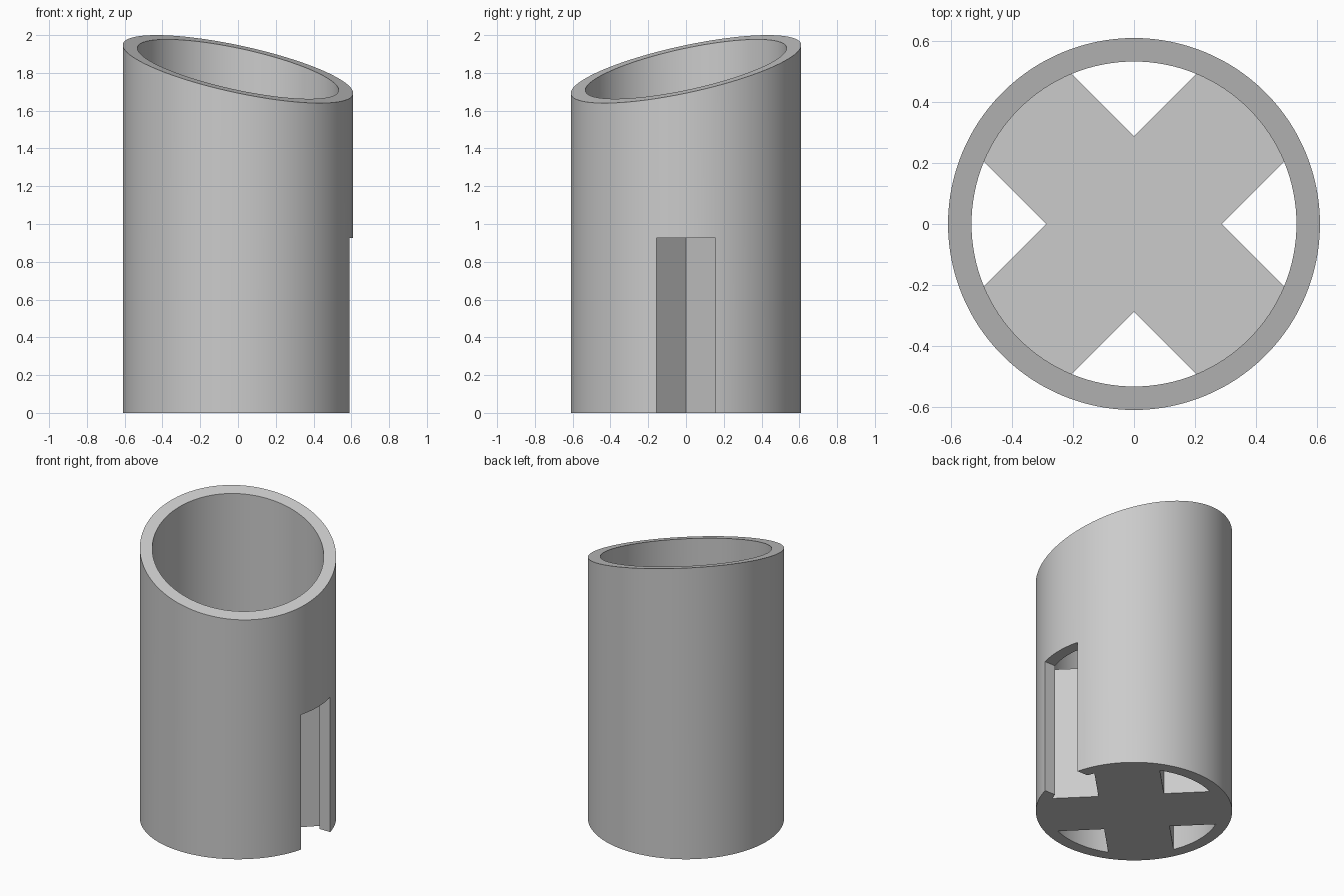
import bpy, bmesh, math
from mathutils import Matrix

OUTER, INNER = 0.61, 0.533      # tube radii
SLOT_HALF, LOWER = 0.157, 0.925  # slot half width, height of slots and cross
ARM_HALF, ARM_REACH = 0.204, 0.56
SIDES = 128

if "Cube" in bpy.data.objects:
    bpy.data.objects.remove(bpy.data.objects["Cube"], do_unlink=True)

gray = bpy.data.materials.new("light gray")
gray.use_nodes = True
colour = (0.6, 0.6, 0.6, 1)
gray.diffuse_color = colour
gray.node_tree.nodes["Principled BSDF"].inputs["Base Color"].default_value = colour


def make_object(name, bm):
    bmesh.ops.recalc_face_normals(bm, faces=bm.faces)
    mesh = bpy.data.meshes.new(name)
    bm.to_mesh(mesh)
    bm.free()
    mesh.materials.append(gray)
    obj = bpy.data.objects.new(name, mesh)
    bpy.context.collection.objects.link(obj)
    return obj


def slanted(x, y):
    # plane of the angled mouth, rising towards the back right
    return 1.82 - 0.295 * (x - y) / math.sqrt(2)


def make_tube():
    bm = bmesh.new()
    rings = []
    for radius, top in ((OUTER, False), (OUTER, True), (INNER, True), (INNER, False)):
        ring = []
        for i in range(SIDES):
            a = math.tau * i / SIDES
            x, y = radius * math.cos(a), radius * math.sin(a)
            ring.append(bm.verts.new((x, y, slanted(x, y) if top else 0)))
        rings.append(ring)
    for k in range(4):
        a, b = rings[k], rings[(k + 1) % 4]
        for i in range(SIDES):
            j = (i + 1) % SIDES
            bm.faces.new((a[i], a[j], b[j], b[i]))
    return make_object("slanted_tube", bm)


def make_cross():
    # diagonal cross, ends buried in the tube wall
    bm = bmesh.new()
    w, r = ARM_HALF, ARM_REACH
    verts = []
    for k in range(4):
        turn = Matrix.Rotation(math.radians(45 + 90 * k), 3, "Z")
        for x, y in ((r, -w), (r, w), (w, w)):
            v = bm.verts.new((x, y, 0))
            v.co = turn @ v.co
            verts.append(v)
    base = bm.faces.new(verts)
    grown = bmesh.ops.extrude_face_region(bm, geom=[base], use_keep_orig=True)
    for v in grown["geom"]:
        if isinstance(v, bmesh.types.BMVert):
            v.co.z = LOWER
    return make_object("inner_cross", bm)


def make_slot_cutter(side):
    bm = bmesh.new()
    bmesh.ops.create_cube(bm, size=1)
    for v in bm.verts:
        v.co.x = side * (0.4 if v.co.x < 0 else 0.8)
        v.co.y *= 2 * SLOT_HALF
        v.co.z = -0.2 if v.co.z < 0 else LOWER
    return make_object("slot_cutter", bm)


def combine(target, other, operation):
    mod = target.modifiers.new(operation.lower(), "BOOLEAN")
    mod.operation = operation
    mod.solver = "EXACT"
    mod.object = other
    bpy.ops.object.select_all(action="DESELECT")
    target.select_set(True)
    bpy.context.view_layer.objects.active = target
    bpy.ops.object.modifier_apply(modifier=mod.name)
    bpy.data.objects.remove(other, do_unlink=True)


# tube with two side slots, then the cross joined in
tube = make_tube()
for side in (-1, 1):
    combine(tube, make_slot_cutter(side), "DIFFERENCE")
combine(tube, make_cross(), "UNION")

tube.select_set(True)
bpy.ops.object.shade_smooth_by_angle(angle=math.radians(30))
